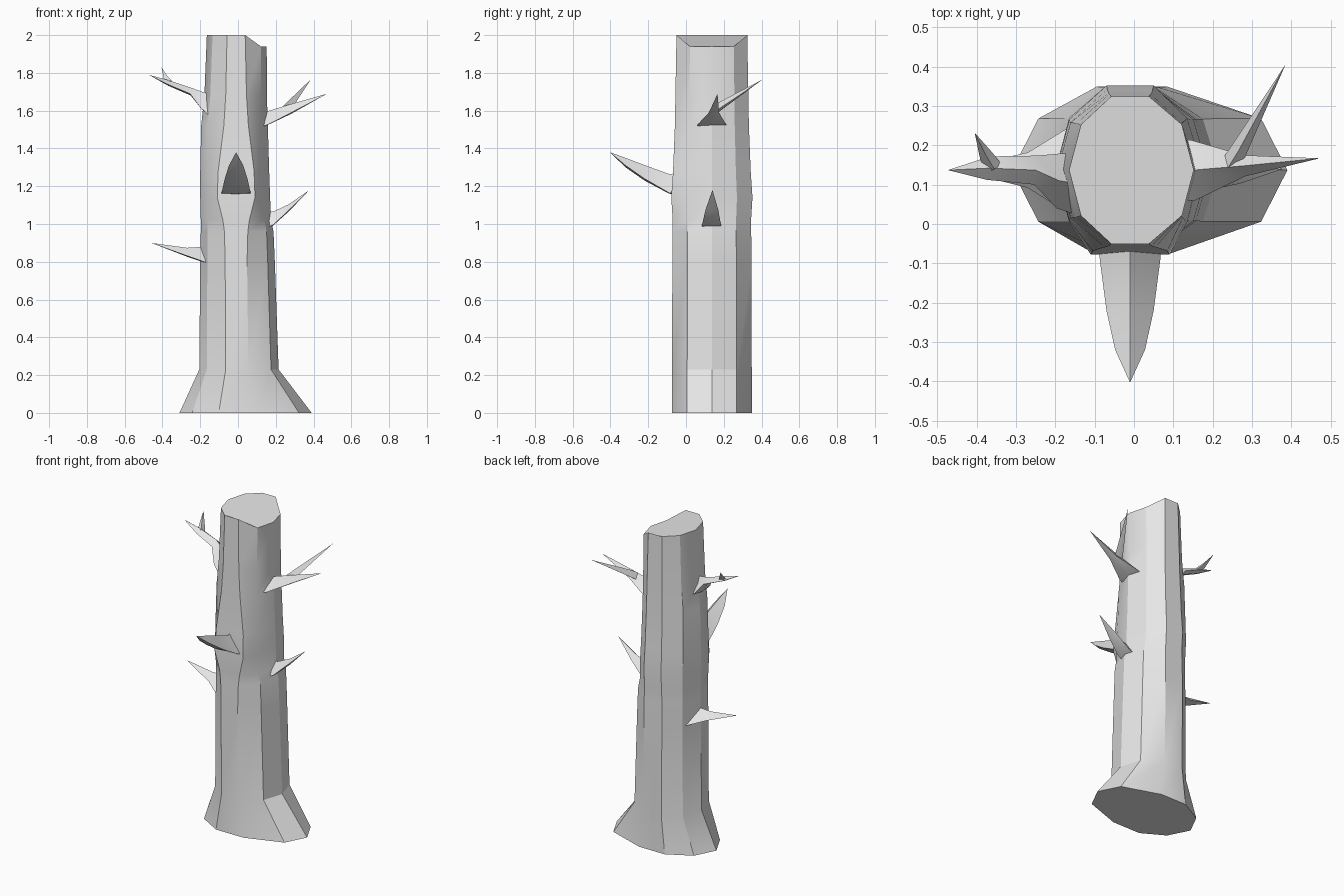
import bpy, bmesh, math
from mathutils import Vector

cube = bpy.data.objects.get("Cube")
if cube:
    bpy.data.objects.remove(cube, do_unlink=True)

GREY = (0.8, 0.8, 0.8, 1)
bark = bpy.data.materials.new("pale_grey_bark")
bark.use_nodes = True
bark.diffuse_color = GREY
bark.node_tree.nodes["Principled BSDF"].inputs["Base Color"].default_value = GREY

DEPTH_CENTRE = 0.137


def loft(name, rings, tip=None):
    """Skin a list of point rings, closing the end with a cap or a tip."""
    bm = bmesh.new()
    loops = [[bm.verts.new(p) for p in ring] for ring in rings]
    n = len(loops[0])
    for a, b in zip(loops, loops[1:]):
        for i in range(n):
            j = (i + 1) % n
            bm.faces.new((a[i], a[j], b[j], b[i]))
    bm.faces.new(loops[0][::-1])
    if tip:
        end = bm.verts.new(tip)
        for i in range(n):
            bm.faces.new((loops[-1][i], loops[-1][(i + 1) % n], end))
    else:
        bm.faces.new(loops[-1])
    bmesh.ops.recalc_face_normals(bm, faces=bm.faces)
    mesh = bpy.data.meshes.new(name)
    bm.to_mesh(mesh)
    bm.free()
    mesh.materials.append(bark)
    obj = bpy.data.objects.new(name, mesh)
    bpy.context.collection.objects.link(obj)
    bpy.ops.object.select_all(action='DESELECT')
    obj.select_set(True)
    bpy.context.view_layer.objects.active = obj
    bpy.ops.object.shade_smooth_by_angle(angle=math.radians(30))
    return obj


def trunk_ring(z, left, right, depth, front, back, chip=0):
    """Ten-sided section; front and back are half widths of the flat faces."""
    mid, half = (left + right) / 2, (right - left) / 2
    face_mid = -0.01 if z > 0.3 else -0.005
    ring = []
    for i in range(10):
        a = math.radians(36 * i)
        c, s = math.cos(a), math.sin(a)
        x = mid + half * c
        if abs(c) < 0.5:
            x = face_mid + math.copysign(front if s < 0 else back, c)
        ring.append((x, DEPTH_CENTRE + depth * s, z - (chip if c > 0.5 else 0)))
    return ring


# Trunk: flared foot, slight ledges and a chipped top
trunk_profile = [
    (0, -0.31, 0.39, 0.223, 0.097, 0.09),
    (0.23, -0.205, 0.215, 0.222, 0.06, 0.065),
    (0.8, -0.2, 0.195, 0.22, 0.058, 0.063),
    (0.96, -0.197, 0.188, 0.219, 0.062, 0.062),
    (1.02, -0.197, 0.175, 0.218, 0.07, 0.06),
    (1.14, -0.2, 0.17, 0.226, 0.1, 0.06),
    (1.28, -0.2, 0.165, 0.216, 0.095, 0.058),
    (1.52, -0.195, 0.158, 0.206, 0.065, 0.055),
    (1.68, -0.178, 0.153, 0.203, 0.055, 0.053),
]
rings = [trunk_ring(*p) for p in trunk_profile]
rings.append(trunk_ring(2, -0.165, 0.152, 0.197, 0.048, 0.048, chip=0.06))
loft("trunk", rings)


def branch(name, stations, tip):
    """Ridged, tapering branch; station = centre, half width, rise, keel."""
    tip = Vector(tip)
    run = tip - Vector(stations[0][0])
    side = Vector((-run.y, run.x, 0)).normalized()
    sections = []
    for centre, width, rise, keel in stations:
        c = Vector(centre)
        sections.append([c + side * width, c + Vector((0, 0, rise)),
                         c - side * width, c - Vector((0, 0, keel))])
    loft(name, sections, tip)


# Front branch
branch("front_branch", [
    ((-0.01, 0, 1.15), 0.08, 0.12, 0.001),
    ((-0.01, -0.09, 1.165), 0.077, 0.1, 0.004),
    ((-0.01, -0.22, 1.24), 0.06, 0.072, 0.01),
    ((-0.01, -0.32, 1.31), 0.038, 0.04, 0.01),
], (-0.01, -0.403, 1.38))

# Left side (+x) branches
branch("left_upper_branch", [
    ((0.1, 0.137, 1.51), 0.078, 0.08, 0.001),
    ((0.15, 0.137, 1.525), 0.077, 0.07, 0.004),
    ((0.28, 0.148, 1.59), 0.027, 0.045, 0.008),
], (0.472, 0.167, 1.69))
branch("left_upper_twig", [
    ((0.24, 0.145, 1.58), 0.024, 0.045, 0.005),
    ((0.265, 0.185, 1.61), 0.022, 0.04, 0.005),
], (0.385, 0.405, 1.765))
branch("left_lower_branch", [
    ((0.12, 0.135, 0.97), 0.055, 0.1, 0.001),
    ((0.185, 0.135, 0.995), 0.05, 0.07, 0.004),
    ((0.27, 0.137, 1.075), 0.034, 0.03, 0.008),
], (0.378, 0.14, 1.18))

# Right side (-x) branches
branch("right_upper_branch", [
    ((-0.13, 0.1, 1.56), 0.08, 0.13, 0.001),
    ((-0.19, 0.11, 1.615), 0.07, 0.085, 0.01),
    ((-0.25, 0.137, 1.69), 0.037, 0.032, 0.01),
    ((-0.37, 0.142, 1.74), 0.03, 0.022, 0.008),
], (-0.473, 0.137, 1.79))
branch("right_upper_twig", [
    ((-0.355, 0.14, 1.735), 0.022, 0.03, 0.005),
    ((-0.375, 0.172, 1.76), 0.018, 0.025, 0.005),
], (-0.405, 0.232, 1.83))
branch("right_lower_branch", [
    ((-0.12, 0.137, 0.79), 0.115, 0.09, 0.001),
    ((-0.165, 0.137, 0.795), 0.11, 0.085, 0.004),
    ((-0.27, 0.137, 0.832), 0.045, 0.042, 0.005),
], (-0.46, 0.14, 0.9))
